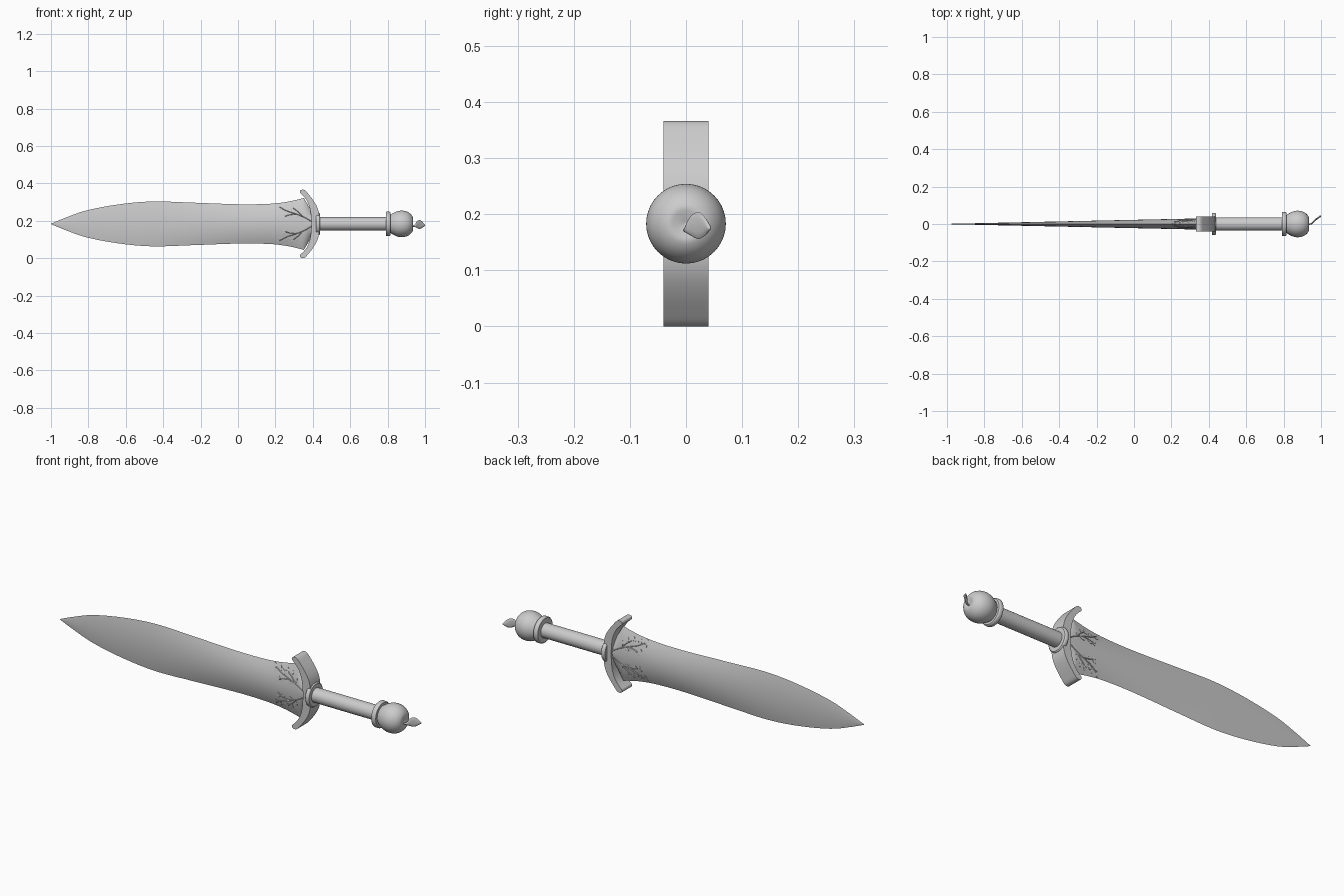
import bpy, bmesh, math
from mathutils import Vector

if "Cube" in bpy.data.objects:
    bpy.data.objects.remove(bpy.data.objects["Cube"])

CZ = 0.183  # height of the sword's long axis


def spline(pts, n=4):
    """Catmull-Rom smoothing of a list of points."""
    p = [Vector(q) for q in pts]
    p = [2 * p[0] - p[1]] + p + [2 * p[-1] - p[-2]]
    out = []
    for i in range(1, len(p) - 2):
        a, b, c, d = p[i - 1:i + 3]
        for k in range(n):
            t = k / n
            out.append(0.5 * (2 * b + (c - a) * t + (2 * a - 5 * b + 4 * c - d) * t * t
                              + (3 * b - a - 3 * c + d) * t ** 3))
    return out + [p[-2]]


def finish(name, bm, mirror=None, angle=35):
    bmesh.ops.remove_doubles(bm, verts=bm.verts, dist=1e-5)
    bmesh.ops.recalc_face_normals(bm, faces=bm.faces)
    me = bpy.data.meshes.new(name)
    bm.to_mesh(me)
    bm.free()
    ob = bpy.data.objects.new(name, me)
    ob.location.z = CZ
    bpy.context.collection.objects.link(ob)
    bpy.context.view_layer.objects.active = ob
    ob.select_set(True)
    bpy.ops.object.shade_smooth_by_angle(angle=math.radians(angle))
    ob.select_set(False)
    if mirror:
        m = ob.modifiers.new("Mirror", 'MIRROR')
        m.use_axis = mirror
        m.use_mirror_merge = False
    return ob


def skin(bm, rows, closed=True):
    """Quads between successive rows of coordinates."""
    vs = [[bm.verts.new(c) for c in r] for r in rows]
    n = len(rows[0])
    for a, b in zip(vs, vs[1:]):
        for i in range(n if closed else n - 1):
            j = (i + 1) % n
            bm.faces.new((a[i], a[j], b[j], b[i]))
    return vs


def lathe(name, prof, seg=40):
    """Revolve (x, radius) points around the long axis."""
    bm = bmesh.new()
    rows = [[(x, max(r, 0) * math.cos(2 * math.pi * i / seg), max(r, 0) * math.sin(2 * math.pi * i / seg))
             for i in range(seg)] for x, r in prof]
    vs = skin(bm, rows)
    for k in (0, -1):
        if prof[k][1] > 1e-4:
            bm.faces.new(vs[k])
    bmesh.ops.dissolve_degenerate(bm, edges=bm.edges, dist=1e-6)
    return finish(name, bm)


# Blade: leaf-shaped outline with a thin lens cross-section
outline = spline([(-1, 0.001), (-0.92, 0.034), (-0.81, 0.072), (-0.64, 0.104), (-0.46, 0.12),
                  (-0.25, 0.114), (0, 0.105), (0.16, 0.107), (0.25, 0.116), (0.31, 0.128), (0.352, 0.139)])
outline += [Vector((0.375, 0.10)), Vector((0.41, 0.04))]


def half_width(x):
    for a, b in zip(outline, outline[1:]):
        if a.x <= x <= b.x:
            return a.y + (b.y - a.y) * (x - a.x) / (b.x - a.x)
    return 0.05


def thick(x):
    return 0.0008 + 0.029 * (x + 1) / 1.35


def surf(x, z, lift=0.0):
    """Point on the front blade face."""
    w = half_width(min(x, 0.35))
    return (x, -thick(x) * max(0, 1 - (z / w) ** 2) - lift, z)


N = 12
bm = bmesh.new()
rows = []
for p in outline:
    ss = [-1 + 2 * i / N for i in range(N + 1)]
    ring = [(p.x, -thick(p.x) * (1 - s * s), p.y * s) for s in ss]
    ring += [(p.x, thick(p.x) * (1 - s * s), p.y * s) for s in ss[-2:0:-1]]
    rows.append(ring)
ends = skin(bm, rows)
bm.faces.new(ends[0])
bm.faces.new(ends[-1])
finish("blade", bm)

# Guard: crescent extruded across the blade
half = spline([(0.434, 0), (0.433, 0.05), (0.424, 0.088), (0.404, 0.124), (0.378, 0.158), (0.36, 0.178),
               (0.346, 0.183), (0.333, 0.178), (0.332, 0.166), (0.346, 0.152), (0.361, 0.135),
               (0.376, 0.108), (0.388, 0.065), (0.393, 0)])
loop = [(p.x, p.y) for p in half] + [(p.x, -p.y) for p in half[-2:0:-1]]
bm = bmesh.new()
caps = skin(bm, [[(x, y, z) for x, z in loop] for y in (-0.04, 0.04)])
for c in caps:
    bm.faces.new(c)
finish("guard", bm)


# Grip, collars and pommel
def collar(name, x0, x1, r):
    b = 0.005
    lathe(name, [(x0, 0.03), (x0, r - b), (x0 + b / 2, r - b / 3), (x0 + b, r), (x1 - b, r),
                 (x1 - b / 2, r - b / 3), (x1, r - b), (x1, 0.03)])


lathe("grip", [(0.41, 0.036), (0.82, 0.036)])
collar("lower_collar", 0.416, 0.438, 0.06)
collar("upper_collar", 0.79, 0.815, 0.065)
pommel = spline([(0.808, 0.042), (0.822, 0.053), (0.85, 0.067), (0.878, 0.071), (0.905, 0.065),
                 (0.925, 0.051), (0.936, 0.033), (0.935, 0.018), (0.93, 0)])
lathe("pommel", [(p.x, p.y) for p in pommel])

# Finial: thin curled leaf growing out of the pommel end
bm = bmesh.new()
rows = []
for x, y, z, w in spline([(0.92, -0.002, -0.012, 0.003), (0.945, 0.0, -0.010, 0.006), (0.955, 0.008, -0.004, 0.017),
                          (0.970, 0.022, -0.003, 0.024), (0.986, 0.034, -0.005, 0.016),
                          (1.0, 0.044, -0.008, 0.001)]):
    d = 0.003 if w > 0.002 else 0.0005
    rows.append([(x + d * math.sin(a), y - d * math.sin(a), z + w * math.cos(a))
                 for a in [2 * math.pi * i / 12 for i in range(12)]])
ends = skin(bm, rows)
bm.faces.new(ends[0])
bm.faces.new(ends[-1])
finish("finial_leaf", bm, angle=60)

# Sprig relief, mirrored to both halves and both faces of the blade
bm = bmesh.new()


def stem(pts, w=0.0018):
    pts = spline(pts)
    rows = []
    for i, p in enumerate(pts):
        t = (pts[min(i + 1, len(pts) - 1)] - pts[max(i - 1, 0)]).normalized()
        nx, nz = -t.y * w, t.x * w
        rows.append([surf(p.x + nx, p.y + nz), surf(p.x, p.y, 0.003), surf(p.x - nx, p.y - nz)])
    skin(bm, rows, closed=False)


def leaf(x, z, deg, length=0.03, width=0.006):
    c, s = math.cos(math.radians(deg)), math.sin(math.radians(deg))
    base, rim = [], []
    for i in range(12):
        a = 2 * math.pi * i / 12
        u = length * (0.5 - 0.5 * math.cos(a))
        v = width * math.sin(a) * (1 - 0.3 * math.cos(a))
        px, pz = x + u * c - v * s, z + u * s + v * c
        base.append(surf(px, pz, -0.001))
        rim.append(surf(px, pz, 0.0015))
    top = skin(bm, [base, rim])[1]
    mid = bm.verts.new(surf(x + length * 0.5 * c, z + length * 0.5 * s, 0.003))
    for i in range(12):
        bm.faces.new((top[i], top[(i + 1) % 12], mid))


stem([(0.395, 0.012), (0.355, 0.035), (0.31, 0.053), (0.26, 0.07), (0.222, 0.09)])
stem([(0.345, 0.04), (0.32, 0.066), (0.295, 0.084)])
stem([(0.31, 0.053), (0.275, 0.048), (0.25, 0.04)])
for args in [(0.222, 0.088, 125, 0.022), (0.24, 0.08, 185), (0.25, 0.074, 100), (0.275, 0.066, 125),
             (0.295, 0.084, 120, 0.024), (0.3, 0.08, 175), (0.315, 0.068, 85), (0.345, 0.042, 95, 0.034),
             (0.255, 0.042, 150, 0.025), (0.255, 0.041, 210, 0.02), (0.285, 0.05, 215), (0.33, 0.046, 200)]:
    leaf(*args)
finish("sprig_relief", bm, mirror=(False, True, True))
